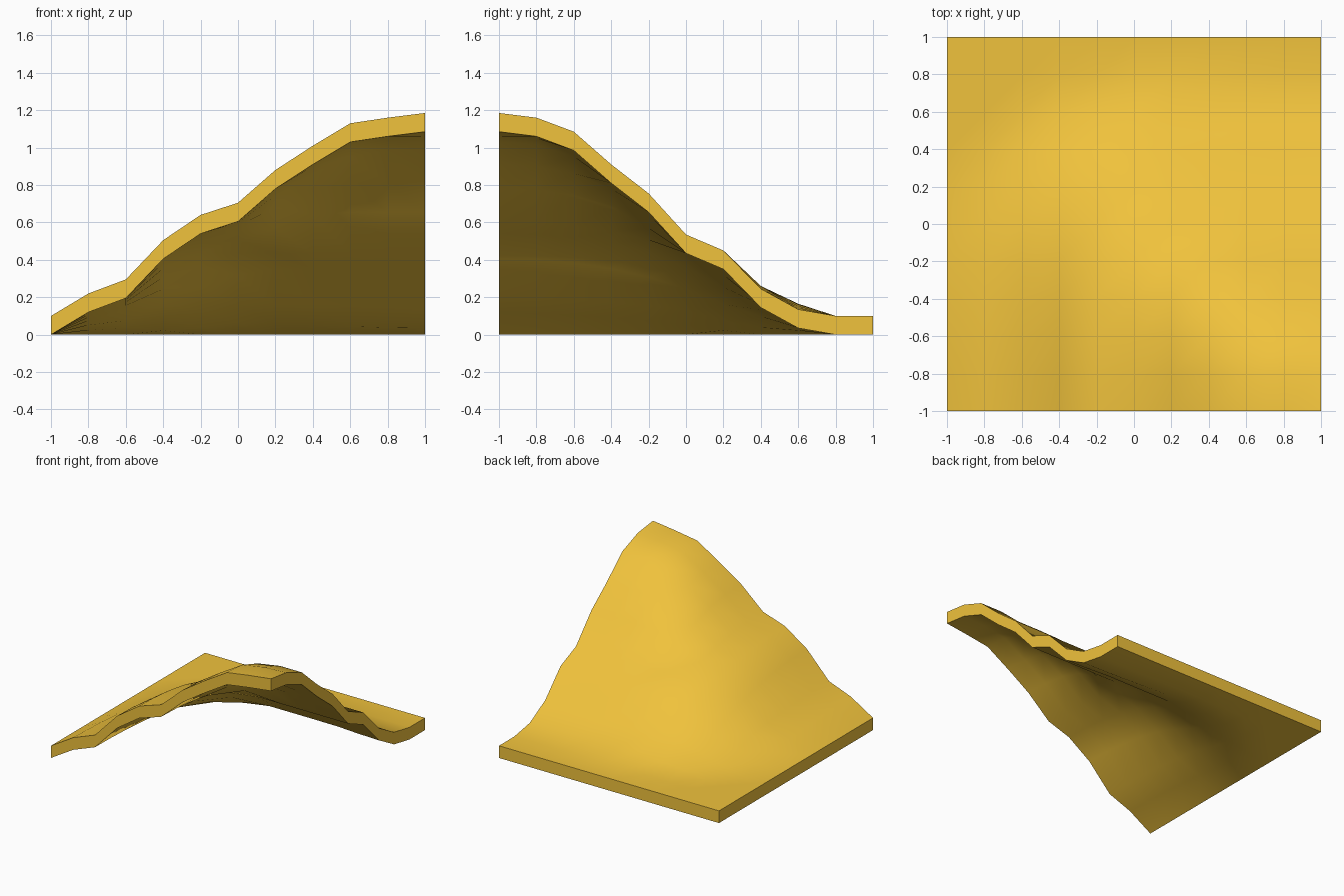
import bpy, bmesh, math

if "Cube" in bpy.data.objects:
    bpy.data.objects.remove(bpy.data.objects["Cube"])

N, STEP, THICK = 10, 0.2, 0.1
# underside heights going away from the peak corner (1, -1)
FRONT = [1.085, 1.06, 1.03, 0.91, 0.78, 0.605, 0.54, 0.405, 0.195, 0.12, 0.0]
RIGHT = [1.085, 1.06, 0.985, 0.81, 0.655, 0.435, 0.35, 0.145, 0.035, 0.0, 0.0]
# highest the inner ground may reach at each step back from the front
CAP = [1.085, 1.06, 0.985, 0.81, 0.655, 0.435, 0.35, 0.16, 0.065, 0.0, 0.0]


def sample(profile, d):
    """Linear lookup of a slope profile at distance d from the peak."""
    t = min(d / STEP, N - 1e-6)
    i = int(t)
    return profile[i] + (profile[i + 1] - profile[i]) * (t - i)


def height(x, y):
    """Blend both slope profiles around a rounded-square hip."""
    a, b = 1 - x, y + 1
    d = (a ** 4 + b ** 4) ** 0.25
    w = a * a / (a * a + b * b + 1e-9)
    h = w * sample(FRONT, d) + (1 - w) * sample(RIGHT, d)
    if d > 1.7:  # foot of the hip runs out flat
        h -= 0.04 * min(a, b) / d
    return max(0, min(h, sample(FRONT, a), sample(CAP, b)))


# hillside surface, quads split along the (1, 1) diagonal
bm = bmesh.new()
grid = []
for j in range(N + 1):
    row = []
    for i in range(N + 1):
        x, y = round(-1 + i * STEP, 4), round(-1 + j * STEP, 4)
        row.append(bm.verts.new((x, y, height(x, y))))
    grid.append(row)
for j in range(N):
    for i in range(N):
        a, b = grid[j][i], grid[j][i + 1]
        c, d = grid[j + 1][i + 1], grid[j + 1][i]
        bm.faces.new((a, b, c))
        bm.faces.new((a, c, d))

# constant vertical thickness
ext = bmesh.ops.extrude_face_region(bm, geom=bm.faces[:], use_keep_orig=True)
top = [g for g in ext["geom"] if isinstance(g, bmesh.types.BMVert)]
bmesh.ops.translate(bm, verts=top, vec=(0, 0, THICK))
bmesh.ops.recalc_face_normals(bm, faces=bm.faces[:])

mesh = bpy.data.meshes.new("hillside_tile")
bm.to_mesh(mesh)
bm.free()
tile = bpy.data.objects.new("hillside_tile", mesh)
bpy.context.collection.objects.link(tile)

# sandy yellow colour
mat = bpy.data.materials.new("sand")
mat.diffuse_color = (0.87, 0.54, 0.045, 1)
mat.use_nodes = True
mat.node_tree.nodes["Principled BSDF"].inputs["Base Color"].default_value = mat.diffuse_color
mesh.materials.append(mat)

# smooth slopes, sharp rim
bpy.context.view_layer.objects.active = tile
tile.select_set(True)
bpy.ops.object.shade_smooth_by_angle(angle=math.radians(40))
